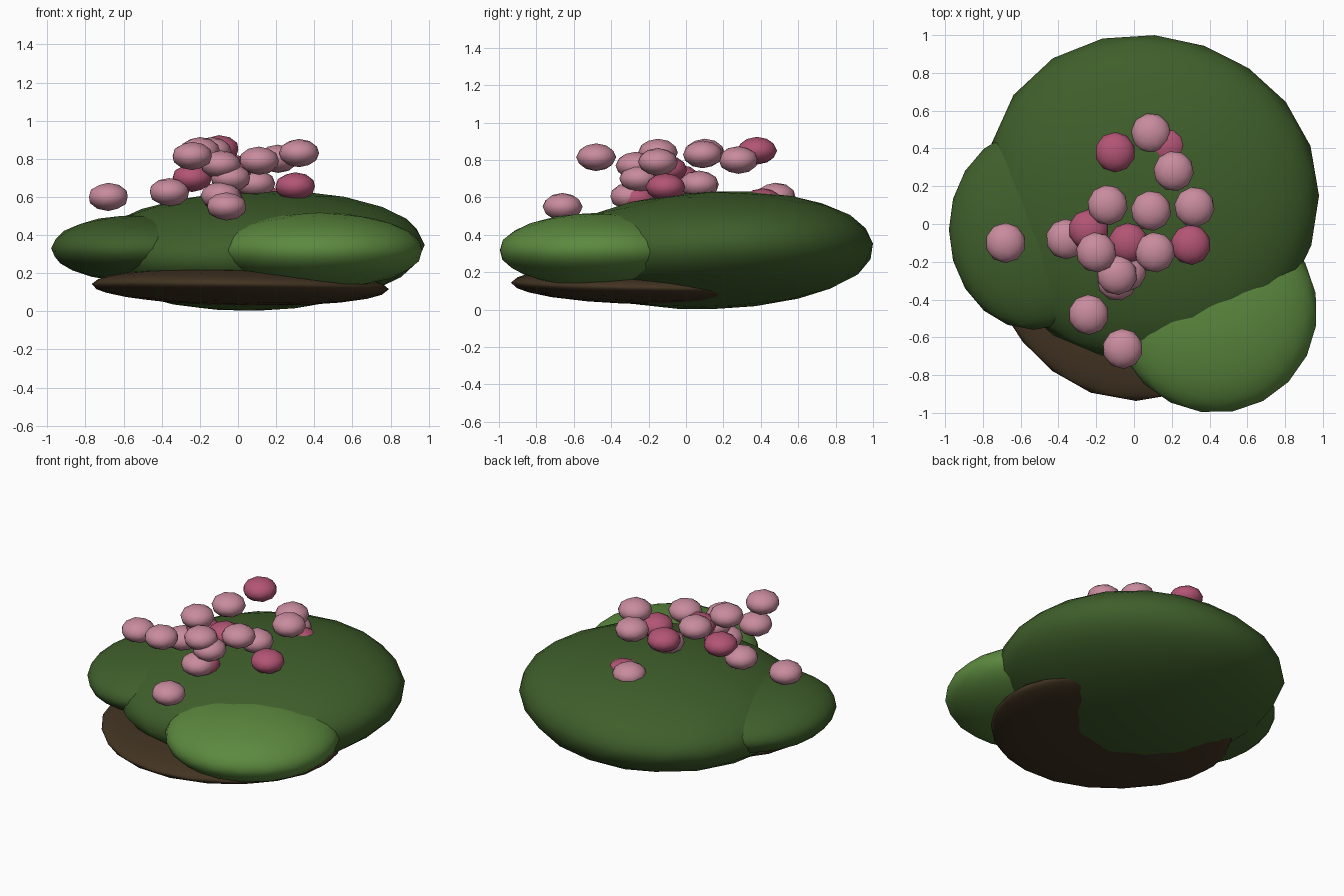
import bpy
from math import radians
from mathutils import Vector

cube = bpy.data.objects.get("Cube")
if cube:
    bpy.data.objects.remove(cube, do_unlink=True)


def material(name, rgb):
    mat = bpy.data.materials.new(name)
    mat.use_nodes = True
    mat.diffuse_color = (*rgb, 1)
    bsdf = next(n for n in mat.node_tree.nodes if n.type == "BSDF_PRINCIPLED")
    bsdf.inputs["Base Color"].default_value = (*rgb, 1)
    return mat


leaf = material("leaf_green", (0.050, 0.114, 0.024))
light_leaf = material("light_leaf_green", (0.107, 0.250, 0.049))
soil = material("soil_brown", (0.055, 0.034, 0.016))
pink = material("pale_pink", (0.58, 0.26, 0.34))
rose = material("deep_rose", (0.45, 0.09, 0.175))


def blob(name, centre, radii, mat, detail, tilt=(0, 0, 0), bumps=()):
    """Low-poly, smooth shaded squashed ball; bumps swell or dent it along directions."""
    bpy.ops.mesh.primitive_ico_sphere_add(
        subdivisions=detail, radius=1, location=centre,
        rotation=[radians(a) for a in tilt])
    ob = bpy.context.object
    ob.name = name
    ob.scale = radii
    for v in ob.data.vertices:
        unit = v.co.normalized()
        v.co *= 1 + sum(amount * max(0, unit.dot(Vector(d).normalized())) ** 6
                        for d, amount in bumps)
    ob.data.materials.append(mat)
    bpy.ops.object.shade_smooth()
    return ob


# Soil mound under the front of the bush, front edge raised
blob("soil_mound", (0.01, -0.23, 0.13), (0.79, 0.71, 0.1), soil, 3, (-1.2, 1, 0),
     [((-0.8, -0.6, 0), -0.06), ((0.8, -0.6, 0), -0.04)])

# Three overlapping foliage masses, the main one lumpy and slightly tipped
blob("main_foliage", (0.11, 0.15, 0.318), (0.87, 0.855, 0.313), leaf, 3, (2.5, -2, 0),
     [((-0.75, 0.65, 0), 0.06), ((-0.65, -0.75, 0.1), 0.07), ((0.4, 0.9, 0), -0.03),
      ((0.35, -0.75, 0.5), 0.04), ((0, 0.75, -0.65), 0.04), ((-0.8, 0, 0.6), 0.04)])
blob("side_foliage", (-0.53, -0.03, 0.33), (0.45, 0.53, 0.175), leaf, 3)
blob("front_foliage", (0.43, -0.46, 0.318), (0.54, 0.54, 0.2), light_leaf, 3, (0, 0, 10))

# Blossoms scattered above the foliage
pale_spots = [
    (-0.68, -0.10, 0.60), (-0.36, -0.08, 0.625), (-0.24, -0.48, 0.815),
    (-0.06, -0.66, 0.55), (-0.09, -0.27, 0.77), (-0.04, -0.25, 0.70),
    (-0.20, -0.15, 0.84), (0.11, -0.15, 0.79), (-0.14, 0.10, 0.84),
    (0.09, 0.07, 0.67), (0.32, 0.09, 0.83), (0.21, 0.28, 0.80),
    (0.09, 0.48, 0.605), (-0.09, -0.30, 0.605)]
rose_spots = [
    (-0.10, 0.38, 0.85), (0.18, 0.41, 0.575), (-0.24, -0.03, 0.70),
    (-0.03, -0.10, 0.75), (0.30, -0.11, 0.655), (-0.08, -0.26, 0.595)]
for label, mat, spots in (("pale", pink, pale_spots), ("rose", rose, rose_spots)):
    for i, spot in enumerate(spots):
        blob(f"{label}_blossom_{i + 1}", spot, (0.107, 0.107, 0.074), mat, 2, (0, 0, 37 * i))
